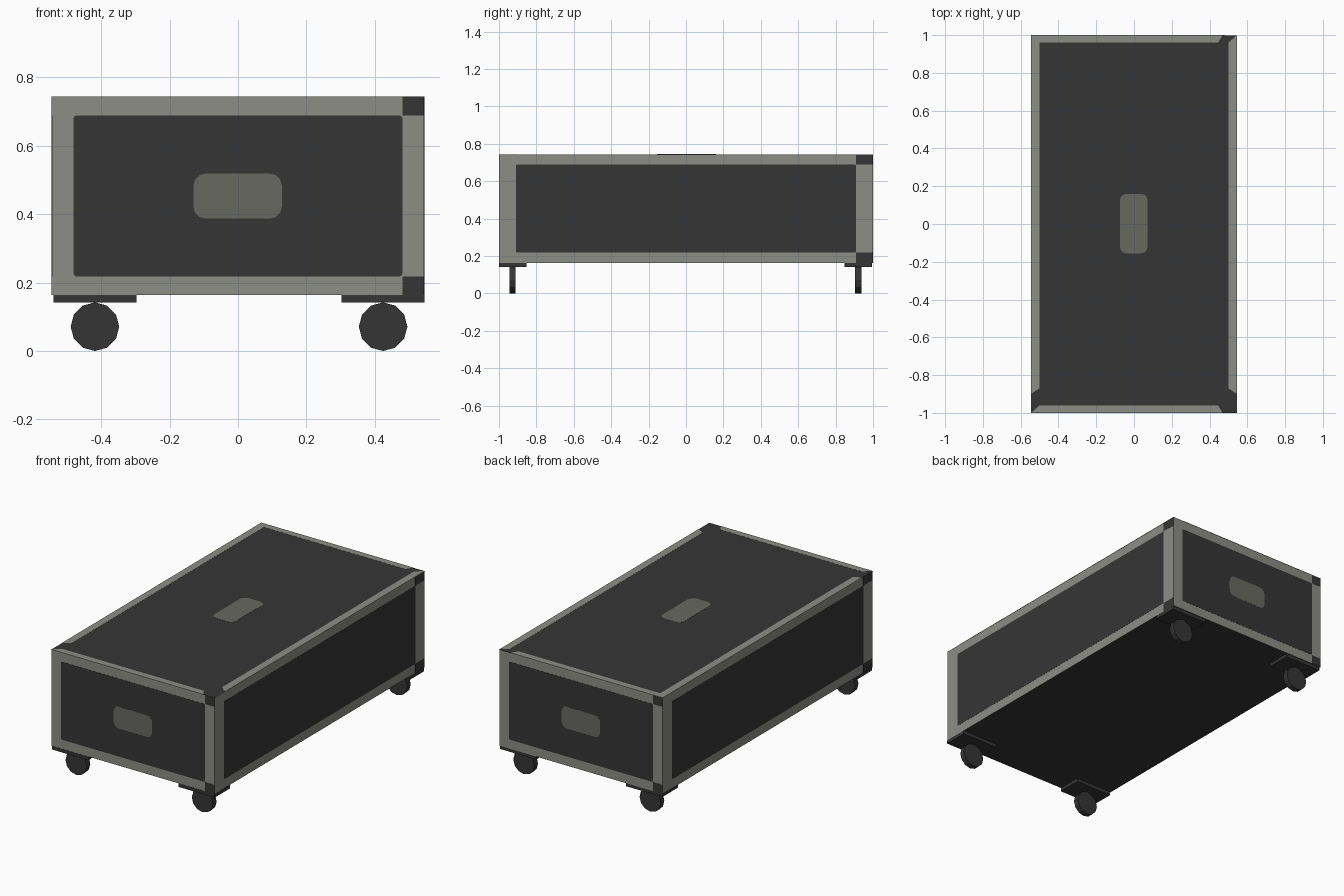
import bpy, bmesh, math
from mathutils import Vector, Matrix

if "Cube" in bpy.data.objects:
    bpy.data.objects.remove(bpy.data.objects["Cube"])


def material(name, r, g, b):
    m = bpy.data.materials.new(name)
    m.diffuse_color = (r, g, b, 1)
    m.use_nodes = True
    m.node_tree.nodes["Principled BSDF"].inputs["Base Color"].default_value = m.diffuse_color
    return m


BLACK = material("black laminate", 0.036, 0.036, 0.036)
METAL = material("aluminium trim", 0.27, 0.27, 0.24)
DULL = material("dull handle metal", 0.14, 0.14, 0.12)

HX, HY, Z0, Z1 = 0.545, 1.0, 0.163, 0.744   # outer case size
SKIN = 0.003                                # depth of the skin plates
X, Y, Z = Vector((1, 0, 0)), Vector((0, 1, 0)), Vector((0, 0, 1))


def finish(name, bm, mat):
    bmesh.ops.recalc_face_normals(bm, faces=bm.faces)
    me = bpy.data.meshes.new(name)
    bm.to_mesh(me)
    bm.free()
    me.materials.append(mat)
    ob = bpy.data.objects.new(name, me)
    bpy.context.collection.objects.link(ob)
    return ob


def box(name, x0, x1, y0, y1, z0, z1, mat):
    bm = bmesh.new()
    size = Matrix.Diagonal((x1 - x0, y1 - y0, z1 - z0, 1))
    mid = Matrix.Translation(((x0 + x1) / 2, (y0 + y1) / 2, (z0 + z1) / 2))
    bmesh.ops.create_cube(bm, size=1, matrix=mid @ size)
    return finish(name, bm, mat)


def plate(name, pts, u, v, base, depth, mat):
    """Thin plate: 2D outline on the plane (u, v) at base, raised by depth."""
    n = u.cross(v)
    bm = bmesh.new()
    face = bm.faces.new([bm.verts.new(u * a + v * b + n * base) for a, b in pts])
    new = bmesh.ops.extrude_face_region(bm, geom=[face])["geom"]
    bmesh.ops.translate(bm, vec=n * depth,
                        verts=[g for g in new if isinstance(g, bmesh.types.BMVert)])
    return finish(name, bm, mat)


def rounded(u0, u1, v0, v1, r=0.0, seg=3):
    if r == 0:
        return [(u0, v0), (u1, v0), (u1, v1), (u0, v1)]
    pts = []
    for k, (cu, cv) in enumerate([(u1 - r, v1 - r), (u0 + r, v1 - r),
                                  (u0 + r, v0 + r), (u1 - r, v0 + r)]):
        for i in range(seg + 1):
            a = math.pi / 2 * (k + i / seg)
            pts.append((cu + r * math.cos(a), cv + r * math.sin(a)))
    return pts


# Case body
box("case_body", -HX + SKIN, HX - SKIN, -HY + SKIN, HY - SKIN, Z0, Z1 - SKIN, BLACK)

# Four sides: trim frame, panel, and dark corner caps on the right-hand end
sides = [("front", X, HX, HY, 0.48), ("right", Y, HY, HX, 0.91),
         ("back", -X, HX, HY, 0.48), ("left", -Y, HY, HX, 0.91)]
for name, u, half, dist, inner in sides:
    base, e = dist - SKIN, half - 0.001
    plate(name + "_trim", rounded(-e, e, Z0, Z1 - 0.001), u, Z, base, 0.002, METAL)
    plate(name + "_panel", rounded(-inner, inner, 0.218, 0.688, 0.008, 2),
          u, Z, base, 0.0026, BLACK)
    for tag, a, b in (("lower", Z0, 0.218), ("upper", 0.688, Z1 - 0.001)):
        plate(f"{name}_{tag}_corner", rounded(inner, e, a, b), u, Z, base, 0.0026, BLACK)
    if name in ("front", "back"):
        plate(name + "_handle", rounded(-0.13, 0.128, 0.387, 0.518, 0.034),
              u, Z, base, SKIN, DULL)

# Lid: dark sheet with mitred trim strips that stop short of the corner caps
top = Z1 - SKIN
plate("lid_sheet", rounded(-HX + 0.001, HX - 0.001, -HY + 0.001, HY - 0.001),
      X, Y, top, 0.002, BLACK)
for s, tag in ((1, "right"), (-1, "left")):
    plate(f"lid_{tag}_trim", [(s * 0.5, -0.87), (s * HX, -0.90), (s * HX, HY), (s * 0.5, 0.96)],
          X, Y, top, 0.0026, METAL)
for s, tag in ((1, "back"), (-1, "front")):
    plate(f"lid_{tag}_trim", [(-0.5, s * 0.96), (0.444, s * 0.96), (0.47, s * HY), (-HX, s * HY)],
          X, Y, top, 0.0026, METAL)
plate("lid_handle", rounded(-0.075, 0.072, -0.155, 0.16, 0.036), X, Y, top, SKIN, DULL)

# Casters: mounting plate and low-poly wheel at each corner
for sx, tx in ((-1, "left"), (1, "right")):
    for sy, ty in ((-1, "front"), (1, "back")):
        cx, cy = sx * 0.421 + 0.003, sy * 0.924 - 0.003
        box(f"{ty}_{tx}_caster_plate", cx - 0.121, cx + 0.121,
            cy - 0.073, cy + 0.073, 0.142, Z0, BLACK)
        bm = bmesh.new()
        bmesh.ops.create_cone(
            bm, cap_ends=True, segments=12, radius1=0.071, radius2=0.071, depth=0.033,
            matrix=Matrix.Translation((cx, cy, 0.071)) @ Matrix.Rotation(math.pi / 2, 4, 'X'))
        finish(f"{ty}_{tx}_wheel", bm, BLACK)
